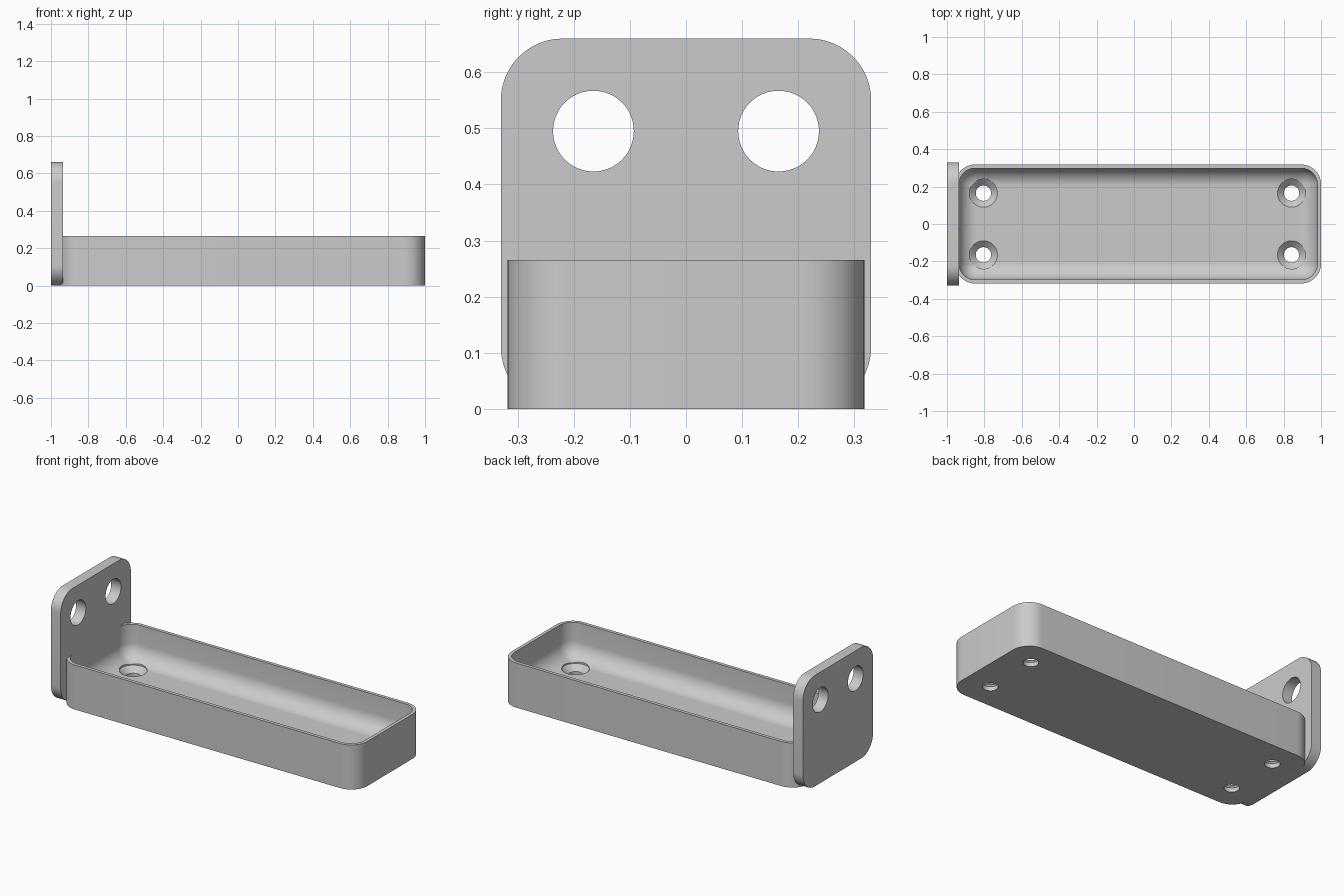
import bpy, bmesh, math
from mathutils import Matrix

if "Cube" in bpy.data.objects:
    bpy.data.objects.remove(bpy.data.objects["Cube"])

grey = bpy.data.materials.new("plain grey")
grey.use_nodes = True
COLOUR = (0.6, 0.6, 0.6, 1)
grey.diffuse_color = COLOUR
grey.node_tree.nodes["Principled BSDF"].inputs["Base Color"].default_value = COLOUR


def rounded_rect(half_a, half_b, radius, steps=12):
    """Outline points of a rounded rectangle, counter-clockwise."""
    points = []
    for k, (sa, sb) in enumerate([(1, 1), (-1, 1), (-1, -1), (1, -1)]):
        for i in range(steps + 1):
            t = (k + i / steps) * math.pi / 2
            points.append((sa * (half_a - radius) + radius * math.cos(t),
                           sb * (half_b - radius) + radius * math.sin(t)))
    return points


def loft(name, rings, matrix=Matrix()):
    """Skin a list of (outline, height) rings and cap both ends."""
    bm = bmesh.new()
    loops = [[bm.verts.new((a, b, h)) for a, b in outline] for outline, h in rings]
    for low, high in zip(loops, loops[1:]):
        for i in range(len(low)):
            j = (i + 1) % len(low)
            bm.faces.new((low[i], low[j], high[j], high[i]))
    bm.faces.new(loops[0][::-1])
    bm.faces.new(loops[-1])
    bm.transform(matrix)
    bmesh.ops.recalc_face_normals(bm, faces=bm.faces)
    mesh = bpy.data.meshes.new(name)
    bm.to_mesh(mesh)
    bm.free()
    mesh.materials.append(grey)
    obj = bpy.data.objects.new(name, mesh)
    bpy.context.collection.objects.link(obj)
    return obj


def circle(radius, steps=48):
    return [(radius * math.cos(2 * math.pi * i / steps),
             radius * math.sin(2 * math.pi * i / steps)) for i in range(steps)]


def drill(target, cutters):
    """Cut every cutter out of the target and drop the cutters."""
    bpy.context.view_layer.objects.active = target
    for cutter in cutters:
        cutter.hide_render = True
        mod = target.modifiers.new("hole", "BOOLEAN")
        mod.operation, mod.solver, mod.object = "DIFFERENCE", "EXACT", cutter
        bpy.ops.object.modifier_apply(modifier=mod.name)
        bpy.data.objects.remove(cutter)


def smooth(obj):
    bpy.ops.object.select_all(action="DESELECT")
    obj.select_set(True)
    bpy.context.view_layer.objects.active = obj
    bpy.ops.object.shade_smooth_by_angle(angle=math.radians(30))


# Tray: outer wall, rim, inner wall and a filleted floor in one skin
LENGTH, WIDTH, HEIGHT = 0.978, 0.318, 0.265
CORNER, WALL, FLOOR, FILLET = 0.106, 0.02, 0.06, 0.095
rings = [(rounded_rect(LENGTH, WIDTH, CORNER), h) for h in (0, HEIGHT)]
rings.append((rounded_rect(LENGTH - WALL, WIDTH - WALL, CORNER - WALL), HEIGHT))
for i in range(13):
    t = i / 12 * math.pi / 2
    inset = WALL + FILLET * (1 - math.cos(t))
    rings.append((rounded_rect(LENGTH - inset, WIDTH - inset, max(CORNER - inset, 0.003)),
                  FLOOR + FILLET * (1 - math.sin(t))))
tray = loft("tray", rings, Matrix.Translation((0.022, 0, 0)))

# Countersunk screw holes in the tray floor
screw_profile = [(0.041, -0.1), (0.041, 0.025), (0.075, 0.057), (0.075, 0.2)]
drill(tray, [loft("screw_hole_cutter", [(circle(r), h) for r, h in screw_profile],
                  Matrix.Translation((x, y, 0)))
             for x in (-0.805, 0.842) for y in (-0.165, 0.165)])
smooth(tray)

# Upright end plate with two round holes
upright = Matrix(((0, 0, 1, 0), (1, 0, 0, 0), (0, 1, 0, 0), (0, 0, 0, 1)))
plate = loft("end_plate", [(rounded_rect(0.33, 0.33, 0.11), h) for h in (0, 0.064)],
             Matrix.Translation((-1, 0, 0.33)) @ upright)
drill(plate, [loft("plate_hole_cutter", [(circle(0.072), h) for h in (-0.1, 0.2)],
                   Matrix.Translation((-1, y, 0.495)) @ upright)
              for y in (-0.165, 0.165)])
smooth(plate)
